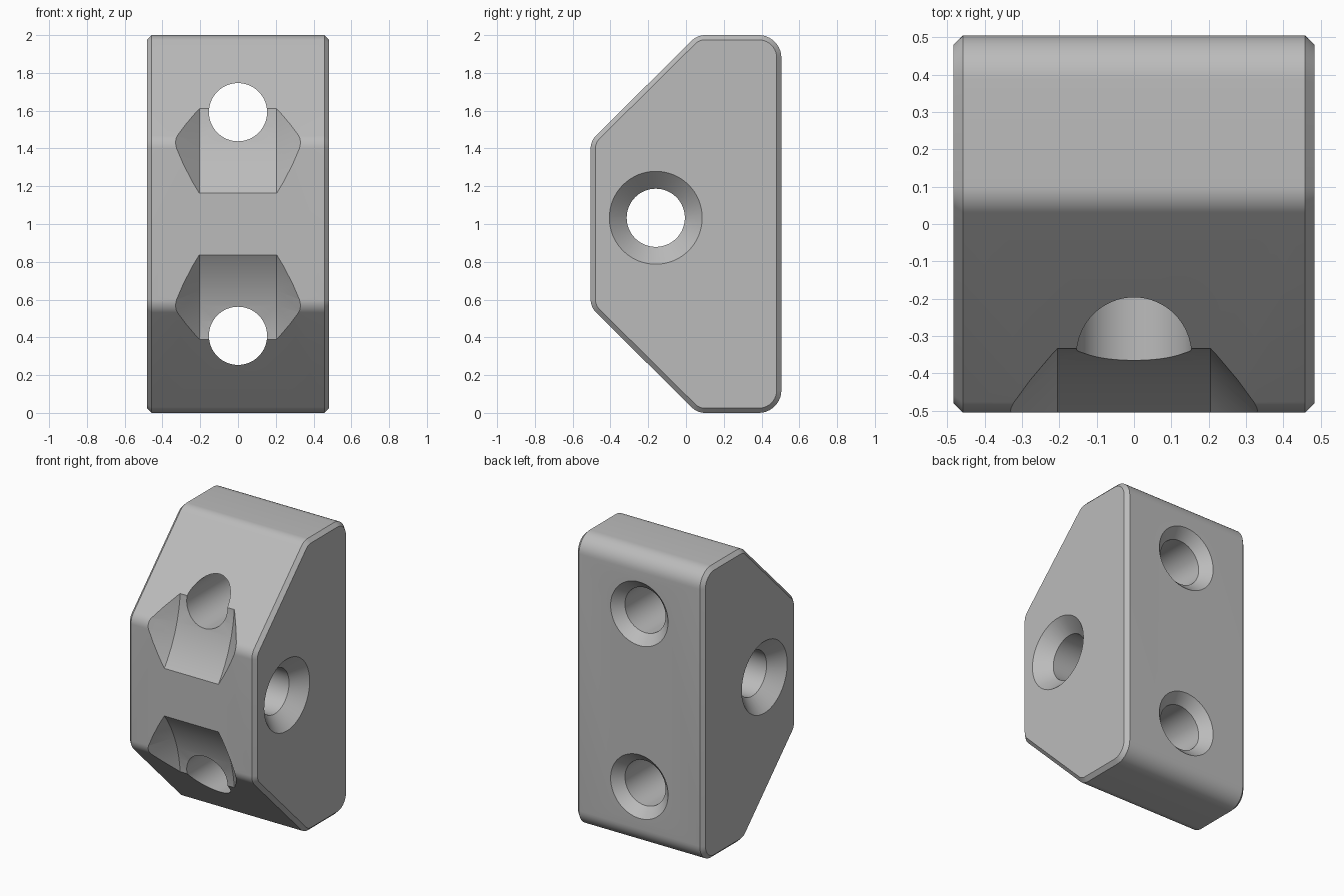
import bpy, bmesh
from math import sin, cos, pi, hypot
from mathutils import Vector

old = bpy.data.objects.get("Cube")
if old:
    bpy.data.objects.remove(old, do_unlink=True)

grey = bpy.data.materials.new("plain_grey")
grey.use_nodes = True
colour = (0.5, 0.5, 0.5, 1)
grey.diffuse_color = colour
grey.node_tree.nodes["Principled BSDF"].inputs["Base Color"].default_value = colour


def loft(name, rings):
    """Skin equal-sized point rings and close both ends."""
    bm = bmesh.new()
    loops = [[bm.verts.new(p) for p in ring] for ring in rings]
    n = len(loops[0])
    for a, b in zip(loops, loops[1:]):
        for i in range(n):
            j = (i + 1) % n
            bm.faces.new((a[i], a[j], b[j], b[i]))
    bm.faces.new(loops[0])
    bm.faces.new(loops[-1])
    bmesh.ops.recalc_face_normals(bm, faces=bm.faces)
    mesh = bpy.data.meshes.new(name)
    bm.to_mesh(mesh)
    bm.free()
    mesh.materials.append(grey)
    obj = bpy.data.objects.new(name, mesh)
    bpy.context.collection.objects.link(obj)
    return obj


def lathe(name, axis, centre, profile, segments):
    """Turn (radius, position) pairs around the x or y axis through centre."""
    rings = []
    for r, t in profile:
        ring = []
        for i in range(segments):
            a = 2 * pi * i / segments
            u, w = r * cos(a), r * sin(a)
            p = (t, u, w) if axis == "x" else (u, t, w)
            ring.append(Vector(centre) + Vector(p))
        rings.append(ring)
    return loft(name, rings)


# Side outline: y, z, corner radius
half_w, half_d, chamfer = 0.483, 0.505, 0.025
upper = [(-half_d, 1.44, 0.1), (0.06, 2.0, 0.1), (half_d, 2.0, 0.12)]
corners = upper + [(y, 2 - z, r) for y, z, r in reversed(upper)]


def outline(x, inset, steps=10):
    """Rounded outline at x, shrunk by inset."""
    pts = []
    for i, (y, z, r) in enumerate(corners):
        c = Vector((y, z))
        a = (Vector(corners[i - 1][:2]) - c).normalized()
        b = (Vector(corners[(i + 1) % len(corners)][:2]) - c).normalized()
        half = a.angle(b) / 2
        mid = c + (a + b).normalized() * r / sin(half)
        start = c + a * r / cos(half) * cos(half) ** 2 / sin(half) - mid
        end = c + b * r / cos(half) * cos(half) ** 2 / sin(half) - mid
        turn = pi - 2 * half
        for k in range(steps + 1):
            f = k / steps
            d = (start * sin((1 - f) * turn) + end * sin(f * turn)) / sin(turn)
            p = mid + d * (r - inset) / r
            pts.append((x, p.x, p.y))
    return pts


# Block with chamfered sides
block = loft("bracket_block", [
    outline(-half_w, chamfer), outline(chamfer - half_w, 0),
    outline(half_w - chamfer, 0), outline(half_w, chamfer)])

# Cross hole, countersunk on both sides
bore, sink, over = 0.154, 0.246, 0.02
depth = sink - bore
cutters = [lathe("cross_hole_cutter", "x", (0, -0.16, 1.033), [
    (sink + over, -half_w - over), (bore, depth - half_w),
    (bore, half_w - depth), (sink + over, half_w + over)], 64)]

# Upper and lower screw holes and the curved, flared pockets before them
sink = 0.218
pocket_r, floor_w, flare = 0.85, 0.205, 0.35
for label, side in (("upper", 1), ("lower", -1)):
    cutters.append(lathe(label + "_screw_cutter", "y", (0, 0, 1 + side * 0.592), [
        (bore, -1), (bore, half_d - sink + bore), (sink + over, half_d + over)], 64))
    rim = floor_w + flare
    cutters.append(lathe(label + "_pocket_cutter", "x", (0, -1.18, 1 + side * 0.678), [
        (pocket_r - flare, -rim), (pocket_r, -floor_w),
        (pocket_r, floor_w), (pocket_r - flare, rim)], 64))

# Cut everything, then smooth
bpy.ops.object.select_all(action="DESELECT")
bpy.context.view_layer.objects.active = block
block.select_set(True)
for cutter in cutters:
    cutter.hide_render = True
    mod = block.modifiers.new(cutter.name, "BOOLEAN")
    mod.operation = "DIFFERENCE"
    mod.solver = "EXACT"
    mod.object = cutter
    bpy.ops.object.modifier_apply(modifier=mod.name)
for cutter in cutters:
    bpy.data.objects.remove(cutter, do_unlink=True)
bpy.ops.object.shade_smooth_by_angle(angle=pi / 9)
